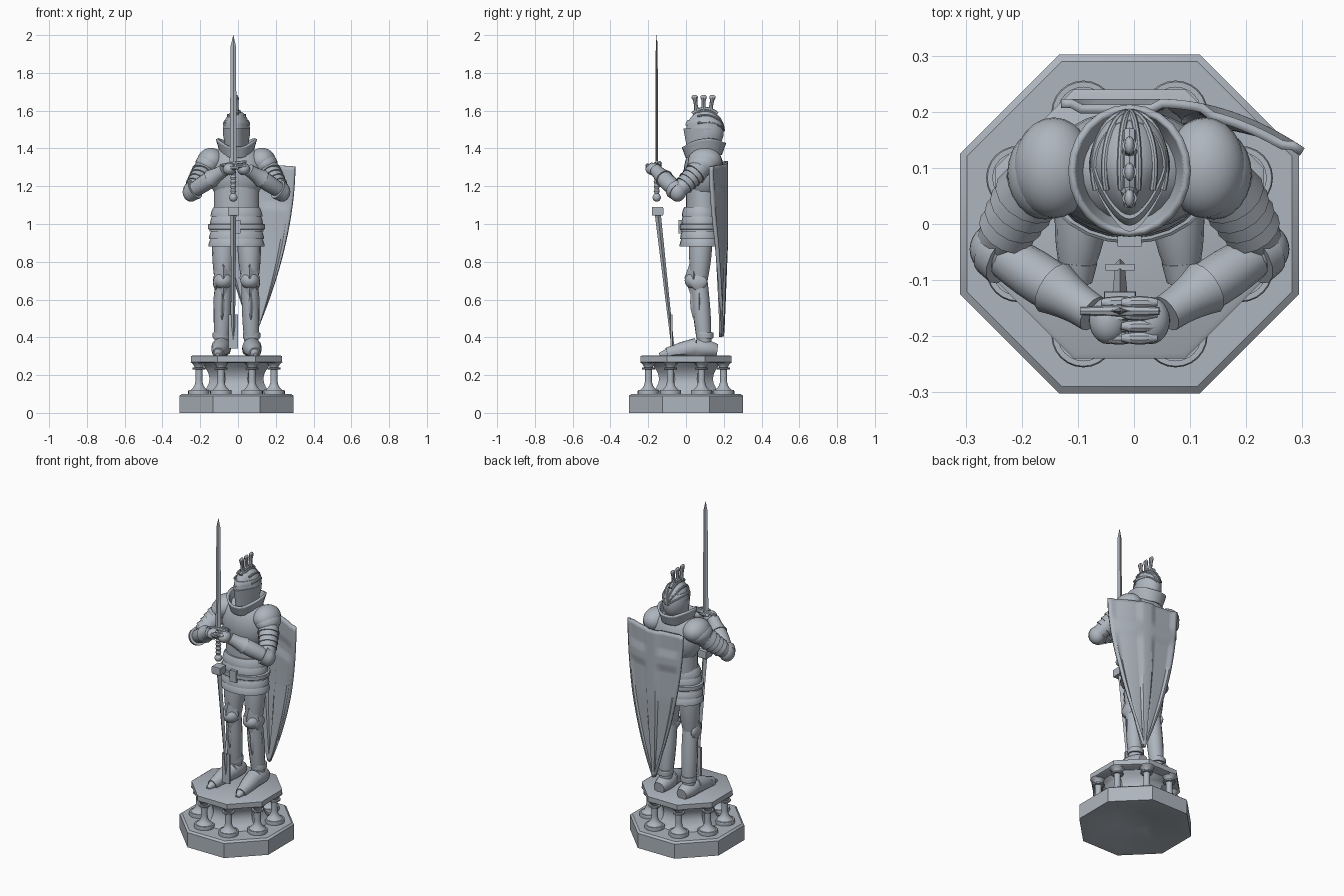
import bpy, bmesh
from math import sin, cos, pi, radians
from mathutils import Vector

default_cube = bpy.data.objects.get("Cube")
if default_cube:
    bpy.data.objects.remove(default_cube)

CENTRE_OFFSET = Vector((-.008, 0, 0))
stone = bpy.data.materials.new("blue grey stone")
stone.use_nodes = True
stone.diffuse_color = (.42, .46, .51, 1)
shader = stone.node_tree.nodes["Principled BSDF"]
shader.inputs["Base Color"].default_value = stone.diffuse_color
parts = []


def skin(name, rings, cap=True, warp=None, thickness=0, closed=True):
    """Join a list of point rings into one object."""
    bm = bmesh.new()
    rows = []
    for ring in rings:
        points = [warp(Vector(p)) if warp else Vector(p) for p in ring]
        rows.append([bm.verts.new(p + CENTRE_OFFSET) for p in points])
    count = len(rows[0])
    for lower, upper in zip(rows, rows[1:]):
        for i in range(count if closed else count - 1):
            j = (i + 1) % count
            bm.faces.new((lower[i], lower[j], upper[j], upper[i]))
    if cap:
        bm.faces.new(rows[0])
        bm.faces.new(rows[-1])
    bmesh.ops.recalc_face_normals(bm, faces=bm.faces)
    mesh = bpy.data.meshes.new(name)
    bm.to_mesh(mesh)
    bm.free()
    mesh.materials.append(stone)
    part = bpy.data.objects.new(name, mesh)
    bpy.context.collection.objects.link(part)
    if thickness:
        solid = part.modifiers.new("thickness", "SOLIDIFY")
        solid.thickness, solid.offset = thickness, 0
    parts.append(part)


def span(steps):
    return [i / steps for i in range(steps + 1)]


def circle(sides, turn=0):
    return [(cos(turn + 2 * pi * i / sides), sin(turn + 2 * pi * i / sides)) for i in range(sides)]


def column(name, x, y, low, high, rx, ry, rule=lambda t: 1, sides=24, turn=0, steps=8, **options):
    """Upright body whose radius is scaled by a rule from bottom to top."""
    skin(name, [[(x + rx * rule(t) * c, y + ry * rule(t) * s, low + (high - low) * t)
                 for c, s in circle(sides, turn)] for t in span(steps)], **options)


def ball(name, centre, size, sides=24, **options):
    x, y, z = centre
    rx, ry, rz = size
    skin(name, [[(x + rx * sin(a) * c, y + ry * sin(a) * s, z - rz * cos(a)) for c, s in circle(sides)]
                for a in [.05 + (pi - .1) * t for t in span(14)]], **options)


def sweep(name, points, radii, sides=14, **options):
    """Round section carried along a path."""
    rings = []
    last = len(points) - 1
    for i, (point, radius) in enumerate(zip(points, radii)):
        along = points[min(i + 1, last)] - points[max(i - 1, 0)]
        frame = along.to_track_quat('Z', 'Y')
        rings.append([point + frame @ Vector((c, s, 0)) * radius for c, s in circle(sides)])
    skin(name, rings, **options)


def limb(name, start, end, r_start, r_end, bulge=0, **options):
    """Tapered straight piece that swells or narrows in the middle."""
    sweep(name, [start.lerp(end, t) for t in span(8)],
          [r_start + (r_end - r_start) * t + bulge * sin(pi * t) for t in span(8)], **options)


def bands(name, start, end, r_start, r_end, count, **options):
    """Overlapping flared plates along a limb."""
    for i in range(count):
        radius = r_start + (r_end - r_start) * i / count
        limb(f"{name}_{i + 1}", start.lerp(end, i / count), start.lerp(end, (i + 1.15) / count),
             radius, radius + .006, **options)


# Shape rules
def bevelled(t):
    return .96 if t in (0, 1) else 1


def waisted(t):
    return 1 - .25 * sin(pi * t)


def spindle(t):
    return .4 + .6 * abs(2 * t - 1) ** 4


def flared_down(t):
    return 1 - .12 * t ** 2


def flared_up(t):
    return 1 + .25 * t


def leaf(t):
    return .05 + sin(pi * t)


# Pedestal: octagonal foot with hollow underside, waisted core, top slab
EIGHTH = pi / 4
CORNER = 1 / cos(EIGHTH / 2)
octagon = {"sides": 8, "turn": EIGHTH / 2}
foot_rows = [(.05, .1), (0, .25), (0, .302), (.09, .302), (.1, .29)]
skin("pedestal_foot", [[(r * CORNER * c, r * CORNER * s, z) for c, s in circle(**octagon)] for z, r in foot_rows])
column("pedestal_core", 0, 0, .09, .27, .19 * CORNER, .19 * CORNER, waisted, **octagon)
column("pedestal_slab", 0, 0, .265, .305, .24 * CORNER, .24 * CORNER, bevelled, **octagon)
for i, (c, s) in enumerate(circle(**octagon)):
    x, y = .215 * c, .215 * s
    column(f"baluster_foot_{i + 1}", x, y, .09, .12, .057, .057, bevelled)
    column(f"baluster_{i + 1}", x, y, .12, .27, .046, .046, spindle, steps=12)
    column(f"baluster_collar_{i + 1}", x, y, .23, .24, .034, .034, bevelled)

# Torso and banded skirt
ball("breastplate", (0, .095, 1.27), (.152, .108, .16))
column("waist", 0, .09, 1.05, 1.2, .12, .09)
for i in range(5):
    top = 1.09 - .04 * i
    grow = .003 * i
    column(f"skirt_band_{i + 1}", 0, .08, top - .05, top, .137 + grow, .102 + grow, flared_down)
column("belt", 0, .08, .97, 1, .152, .115, bevelled)
column("belt_buckle", 0, -.03, .95, 1.02, .03, .014, sides=4, turn=EIGHTH)


# Collar, higher at the sides and back
def lift_sides(p):
    p.z += .5 * max(0, abs(p.x) - .04) + .1 * (p.y - .1)
    return p


column("collar", 0, .095, 1.36, 1.42, .083, .09, flared_up, cap=False, warp=lift_sides, thickness=.012)


# Helmet with wedge front, visor and brow
def wedge(p):
    if p.y < .1:
        p.x *= 1 - 4 * (.1 - p.y)
    return p


SKULL = Vector((0, .1, 1.49))
ball("helmet", SKULL, (.072, .1, .112), sides=32, warp=wedge)
column("helmet_neck", 0, .1, 1.35, 1.48, .056, .07, flared_up, sides=32, warp=wedge)
column("visor", 0, .09, 1.39, 1.505, .059, .083, flared_up, sides=32, warp=wedge)
column("brow", 0, .097, 1.522, 1.55, .073, .1, flared_down, sides=32, warp=wedge)


def over_skull(lean, sweep_angle):
    return SKULL + Vector((.072 * cos(sweep_angle) * sin(lean), .1 * sin(sweep_angle),
                           .112 * cos(sweep_angle) * cos(lean)))


rib_angles = [-.4 + 1.9 * t for t in span(10)]
for i in range(6):
    lean = (i - 2.5) * .45
    sweep(f"helmet_rib_{i + 1}", [over_skull(lean, a) for a in rib_angles], [.006 for a in rib_angles], sides=8)

# Crest: curved bar with three flared prongs
crest_angles = [-.7 + 1.4 * t for t in span(8)]
sweep("crest_bar", [over_skull(0, a) + Vector((0, 0, .006)) for a in crest_angles], [.012 for a in crest_angles], sides=8)
for i in (-1, 0, 1):
    root = Vector((0, .093 + .035 * i, 1.59))
    tip = root + Vector((0, .012 * i, .08))
    limb(f"crest_prong_{i + 2}", root, tip, .016, .014, -.005, sides=8)
    ball(f"crest_tip_{i + 2}", tip, (.009, .017, .014), sides=12)


def on_slab(p):
    p.z = max(p.z, .304)
    return p


# Arms and legs, mirrored from shared joints
for side, s in (("left", 1), ("right", -1)):
    def at(x, y, z):
        return Vector((s * x, y, z))

    shoulder, elbow, wrist = at(.15, .1, 1.32), at(.24, -.045, 1.17), at(.065, -.16, 1.285)
    hip, knee, ankle = at(.066, .08, .94), at(.071, .07, .7), at(.08, .1, .33)
    heel, instep, toe = at(.077, .165, .33), at(.082, .05, .345), at(.1, -.14, .308)

    # Arm
    ball(f"{side}_pauldron", at(.135, .1, 1.335), (.072, .09, .068))
    ball(f"{side}_pauldron_rim", at(.15, .09, 1.318), (.068, .082, .06))
    limb(f"{side}_upper_arm", shoulder, elbow, .056, .04, .004)
    bands(f"{side}_arm_band", shoulder.lerp(elbow, .2), shoulder.lerp(elbow, .75), .056, .044, 4)
    ball(f"{side}_elbow_cop", elbow, (.045, .046, .052))
    limb(f"{side}_elbow_rim", elbow.lerp(wrist, -.02), elbow.lerp(wrist, .12), .05, .054)
    limb(f"{side}_forearm", elbow, wrist, .036, .03, .012)
    limb(f"{side}_gauntlet_cuff", elbow.lerp(wrist, .6), wrist, .05, .034, -.004)
    ball(f"{side}_hand", at(.038, -.172, 1.29), (.034, .042, .032))
    for i in range(4):
        y, z = -.14 - .021 * i, 1.315 - .004 * i + .006 * s
        limb(f"{side}_finger_{i + 1}", at(.05, y, z), at(-.014, y, z), .006, .006, .006, sides=10)

    # Leg
    limb(f"{side}_thigh", hip, knee, .062, .045, .006)
    limb(f"{side}_shin", knee, ankle, .044, .034, .007)
    ball(f"{side}_knee_cop", knee - Vector((0, .025, 0)), (.05, .052, .045))
    column(f"{side}_knee_wing", s * .108, .065, .64, .745, .016, .046, leaf, sides=12)
    column(f"{side}_knee_guard", s * .07, .04, .59, .84, .052, .046, leaf, sides=4, steps=2)
    column(f"{side}_greave", s * .076, .07, .43, .74, .045, .046, leaf, sides=4)
    column(f"{side}_ankle_ring", s * .08, .1, .395, .425, .046, .046, bevelled)

    # Armoured foot
    limb(f"{side}_heel", heel, instep, .034, .05, .008, warp=on_slab)
    limb(f"{side}_forefoot", instep, toe, .05, .01, .01, warp=on_slab)
    bands(f"{side}_foot_band", toe.lerp(instep, .2), instep, .03, .05, 5, warp=on_slab)

# Sword held point up
SWORD_X, SWORD_Y = -.017, -.155
sword = Vector((SWORD_X, SWORD_Y, 1.32))
reach = Vector((.07, 0, .01))
column("sword_blade", SWORD_X, SWORD_Y, 1.31, 2, .019, .007, lambda t: .03 if t == 1 else 1 - .3 * t, sides=4, steps=12)
column("sword_grip", SWORD_X, SWORD_Y, 1.15, 1.32, .014, .014, lambda t: 1 + .15 * cos(14 * pi * t), steps=28)
ball("sword_pommel", (SWORD_X, SWORD_Y, 1.14), (.022, .022, .022))
limb("sword_guard", sword - reach, sword + reach, .007, .007, .003, sides=8)

# Hanging scabbard before the legs
mouth = Vector((SWORD_X, -.15, 1.06))
tip = Vector((SWORD_X, -.07, .35))
limb("scabbard", mouth, tip, .016, .008, sides=4)
column("scabbard_tip", SWORD_X, -.077, .34, .52, .036, .008, sides=4, turn=EIGHTH)
column("scabbard_mouth", SWORD_X, -.15, 1.045, 1.09, .04, .042, bevelled, sides=4, turn=EIGHTH)


# Kite shield across the back, bowed, with raised rim and cross
def bow(p):
    p.y += .205 - 1.3 * max(0, p.x - .05) ** 2 - .04 * max(0, .9 - p.z)
    p.z -= .07 * (p.x - .09)
    return p


def shield_row(t):
    half_width = .003 + .212 * (1 - t ** 1.8)
    row = []
    for across in span(24):
        u = 2 * across - 1
        raised = abs(u) < .24 or abs(u) > .9 or .14 < t < .23
        row.append((.093 + half_width * u, .01 if raised else 0, 1.32 - .915 * t))
    return row


skin("shield", [shield_row(t) for t in span(40)], cap=False, closed=False, warp=bow, thickness=.016)

# Smooth shading with sharp edges kept
bpy.ops.object.select_all(action='DESELECT')
for part in parts:
    part.select_set(True)
bpy.context.view_layer.objects.active = parts[0]
bpy.ops.object.shade_smooth_by_angle(angle=radians(35))
